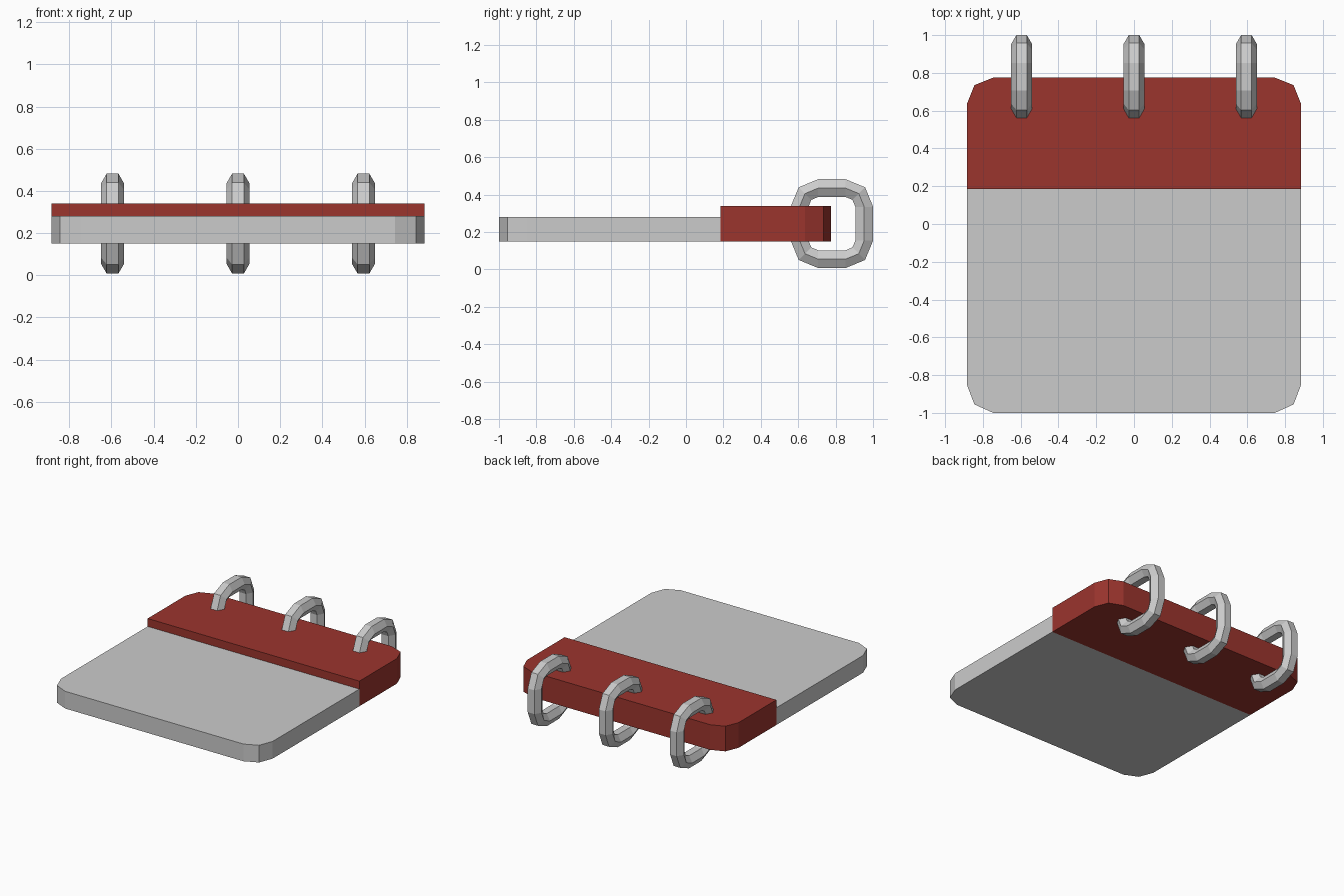
import bpy, bmesh
from math import sin, cos, radians

if "Cube" in bpy.data.objects:
    bpy.data.objects.remove(bpy.data.objects["Cube"])


def make_object(name, bm, material=None):
    bmesh.ops.recalc_face_normals(bm, faces=bm.faces)
    mesh = bpy.data.meshes.new(name)
    bm.to_mesh(mesh)
    bm.free()
    obj = bpy.data.objects.new(name, mesh)
    bpy.context.collection.objects.link(obj)
    if material:
        mesh.materials.append(material)
    return obj


def slab(name, half_outline, z0, z1, material=None):
    """Mirror a right-hand outline across x = 0 and extrude it upwards."""
    outline = half_outline + [(-x, y) for x, y in reversed(half_outline)]
    bm = bmesh.new()
    face = bm.faces.new([bm.verts.new((x, y, z0)) for x, y in outline])
    top = bmesh.ops.extrude_face_region(bm, geom=[face], use_keep_orig=True)
    verts = [v for v in top["geom"] if isinstance(v, bmesh.types.BMVert)]
    bmesh.ops.translate(bm, verts=verts, vec=(0, 0, z1 - z0))
    return make_object(name, bm, material)


def binder_ring(name, x):
    """Rounded-rectangle loop in the YZ plane with a hexagonal section."""
    cy, cz, dy, dz = 0.78, 0.245, 0.073, 0.09
    bend, thick = 0.1, 0.055
    bm = bmesh.new()
    loops = []
    for i, (sy, sz) in enumerate([(1, 1), (-1, 1), (-1, -1), (1, -1)]):
        for step in (0, 45, 90):
            a = radians(90 * i + step)
            loop = []
            for k in range(6):
                t = radians(30 + 60 * k)
                r = bend + thick * cos(t)
                loop.append(bm.verts.new((x + thick * sin(t),
                                          cy + sy * dy + r * cos(a),
                                          cz + sz * dz + r * sin(a))))
            loops.append(loop)
    for a, b in zip(loops, loops[1:] + loops[:1]):
        for k in range(6):
            n = (k + 1) % 6
            bm.faces.new((a[k], a[n], b[n], b[k]))
    return make_object(name, bm)


red = bpy.data.materials.new("red")
red.diffuse_color = (0.33, 0.035, 0.027, 1)
red.use_nodes = True
red.node_tree.nodes["Principled BSDF"].inputs["Base Color"].default_value = red.diffuse_color

# Paper pad with bevelled front corners
slab("page_block", [(0.745, -1.0), (0.845, -0.955), (0.885, -0.85), (0.885, 0.185)],
     0.15, 0.28)

# Thicker red header along the back
slab("header_band", [(0.885, 0.185), (0.885, 0.635), (0.845, 0.735), (0.745, 0.775)],
     0.15, 0.34, red)

# Three binder rings
for label, x in (("left", -0.595), ("middle", 0.0), ("right", 0.595)):
    binder_ring(f"binder_ring_{label}", x)
